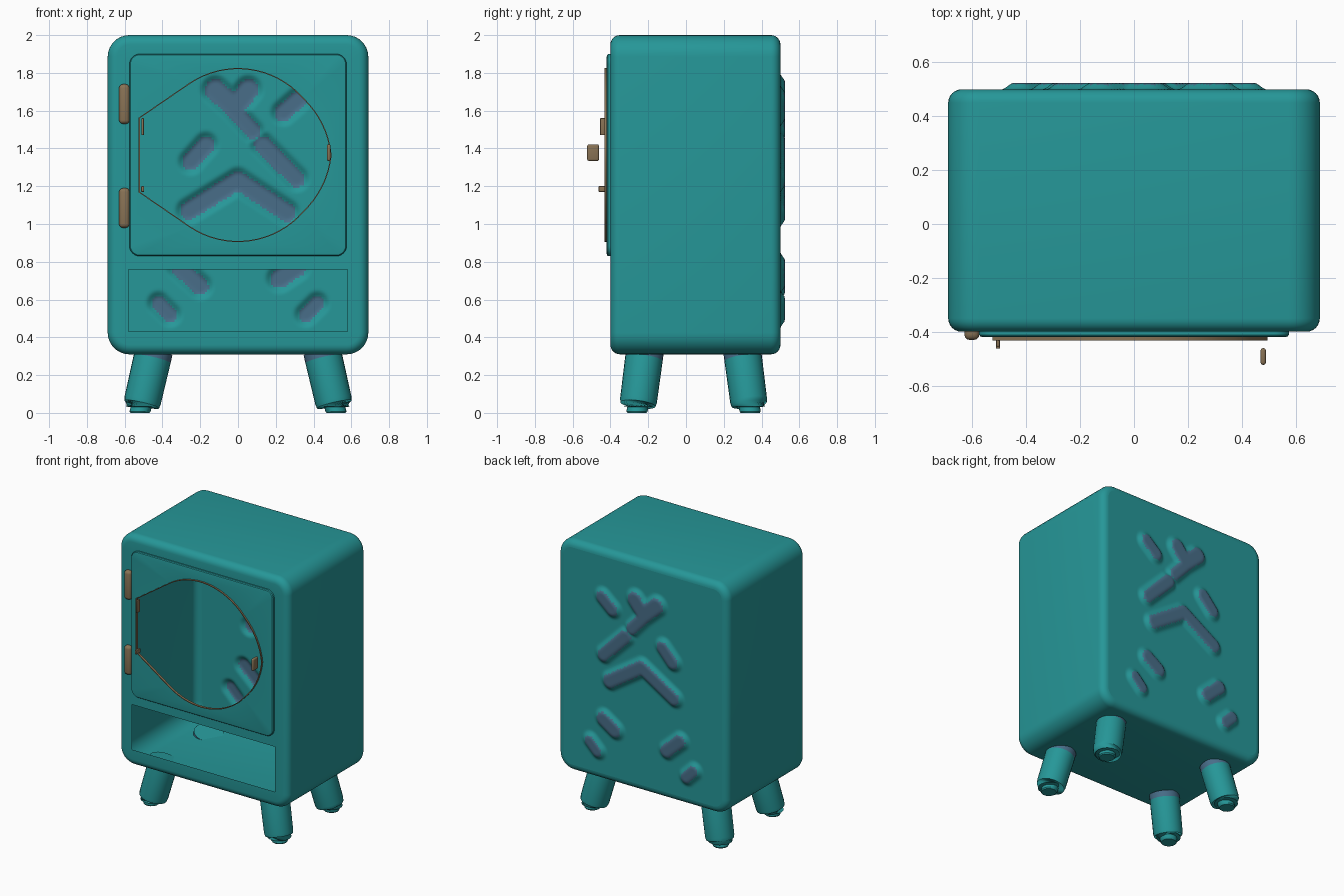
import bpy, bmesh
from math import sin, cos, pi, radians, hypot
from mathutils import Vector

if "Cube" in bpy.data.objects:
    bpy.data.objects.remove(bpy.data.objects["Cube"])


def material(name, color):
    m = bpy.data.materials.new(name)
    m.use_nodes = True
    m.diffuse_color = (*color, 1)
    m.node_tree.nodes["Principled BSDF"].inputs["Base Color"].default_value = (*color, 1)
    return m


TEAL = material("teal enamel", (0.019, 0.31, 0.315))
SLATE = material("slate blue", (0.065, 0.155, 0.25))
BROWN = material("brown brass", (0.25, 0.17, 0.09))


def finish(name, bm, *mats, fix_normals=True):
    if fix_normals:
        bmesh.ops.recalc_face_normals(bm, faces=bm.faces)
    mesh = bpy.data.meshes.new(name)
    bm.to_mesh(mesh)
    bm.free()
    for m in mats:
        mesh.materials.append(m)
    obj = bpy.data.objects.new(name, mesh)
    bpy.context.collection.objects.link(obj)
    bpy.ops.object.select_all(action='DESELECT')
    obj.select_set(True)
    bpy.context.view_layer.objects.active = obj
    bpy.ops.object.shade_smooth_by_angle(angle=radians(35))
    return obj


def rounded_rect(half, low, high, r, inset=0, n=8):
    """Outline in x and z."""
    half, low, high, r = half - inset, low + inset, high - inset, r - inset
    pts = []
    corners = [(1, high), (-1, high), (-1, low), (1, low)]
    for k, (sx, z) in enumerate(corners):
        cx, cz = sx * (half - r), z + (-r if z == high else r)
        for i in range(n + 1):
            a = (k + i / n) * pi / 2
            pts.append((cx + r * cos(a), cz + r * sin(a)))
    return pts


def ring(bm, y, pts):
    verts = [bm.verts.new((x, y, z)) for x, z in pts]
    edges = [bm.edges.new((v, verts[i - 1])) for i, v in enumerate(verts)]
    return verts, edges


def loft(bm, rings, closed=False):
    pairs = list(zip(rings, rings[1:])) + ([(rings[-1], rings[0])] if closed else [])
    for (a, _), (b, _) in pairs:
        for i in range(len(a)):
            bm.faces.new((a[i - 1], a[i], b[i], b[i - 1]))


def fill(bm, *rings):
    bmesh.ops.triangle_fill(bm, use_beauty=True, normal=(0, -1, 0),
                            edges=[e for r in rings for e in r[1]])


# Outlines
FRONT, BACK, SOFT = -0.40, 0.50, 0.05
DOOR = (0.575, 0.83, 1.90, 0.055)
BODY = (0.69, 0.31, 2.0, 0.115)
window = []
for i in range(49):
    deg = -124 + 248 * i / 48
    r = 0.455 + 0.035 * max(0, 1 - abs(deg) / 40)
    a = radians(deg)
    window.append((r * cos(a), 1.365 + r * sin(a)))
window += [(-0.52, 1.56), (-0.52, 1.17)]
hatch = [(-0.58, 0.43), (0.58, 0.43), (0.58, 0.76), (-0.58, 0.76)]

# Hollow body shell with openings for the door and the lower hatch
bm = bmesh.new()
rings = []
for y, side in ((FRONT, 1), (BACK, -1)):
    arc = []
    for i in range(7):
        a = i / 6 * pi / 2
        arc.append(ring(bm, y + side * SOFT * (1 - sin(a)),
                        rounded_rect(*BODY, inset=SOFT * (1 - cos(a)))))
    rings += arc[::-1] if side == 1 else arc
loft(bm, rings)
fill(bm, rings[0], ring(bm, FRONT, rounded_rect(*DOOR)), ring(bm, FRONT, hatch))
finish("body", bm, TEAL)

# Raised door with window opening
bm = bmesh.new()
steps = [(0, 0), (0.012, 0), (0.018, 0.005), (0.02, 0.014)]
rings = [ring(bm, FRONT - d, rounded_rect(*DOOR, inset=i)) for d, i in steps]
loft(bm, rings)
fill(bm, rings[-1], ring(bm, FRONT - 0.02, window))
finish("door", bm, TEAL)

# Thin trim around the window
bm = bmesh.new()
outer = [(x * 1.012, 1.365 + (z - 1.365) * 1.012) for x, z in window]
loft(bm, [ring(bm, y, p) for y, p in ((-0.415, window), (-0.432, window),
                                      (-0.432, outer), (-0.415, outer))], closed=True)
finish("window_trim", bm, BROWN)

# Back panel with embossed ridges: start, end, radius
RIDGES = [(-.12, 1.71, -.02, 1.62, .055), (.055, 1.71, -.02, 1.62, .055),
          (-.02, 1.6, .08, 1.49, .04), (.13, 1.42, .31, 1.24, .045),
          (.24, 1.59, .32, 1.66, .045), (-.25, 1.33, -.17, 1.42, .045),
          (-.26, 1.07, 0, 1.23, .048), (.26, 1.06, 0, 1.23, .048),
          (-.31, .77, -.2, .67, .045), (.22, .71, .31, .77, .05),
          (-.42, .58, -.36, .52, .04), (.42, .58, .36, .52, .04)]


def ridge_distance(x, z):
    best = 9
    p = Vector((x, z))
    for ax, az, bx, bz, r in RIDGES:
        a, d = Vector((ax, az)), Vector((bx - ax, bz - az))
        t = min(1, max(0, (p - a).dot(d) / d.length_squared))
        best = min(best, (p - a - d * t).length - r)
    return best


bm = bmesh.new()
bmesh.ops.create_grid(bm, x_segments=110, y_segments=130, size=1)
hw, hh, cr = BODY[0] - SOFT, (BODY[2] - BODY[1]) / 2 - SOFT, BODY[3] - SOFT
mid = (BODY[1] + BODY[2]) / 2
for v in bm.verts:
    x, z = v.co.x * hw, v.co.y * hh
    dx, dz = abs(x) - hw + cr, abs(z) - hh + cr
    if dx > 0 and dz > 0 and hypot(dx, dz) > cr:
        k = 1 - cr / hypot(dx, dz)
        x -= dx * k * (1 if x > 0 else -1)
        z -= dz * k * (1 if z > 0 else -1)
    t = min(1, max(0, 0.7 - ridge_distance(x, z + mid) / 0.045))
    v.co = (x, BACK + 0.024 * t * t * (3 - 2 * t), z + mid)
for f in bm.faces:
    c = f.calc_center_median()
    f.material_index = int(ridge_distance(c.x, c.z) < 0)
    if f.normal.y < 0:
        f.normal_flip()
finish("back_panel", bm, TEAL, SLATE)

# Splayed legs with slate collars and small feet
PROFILE = [(0, 0), (.05, 0), (.056, .008), (.056, .03), (.082, .034), (.094, .045),
           (.098, .065), (.1, .285), (.1, .325), (0, .325)]
SIDES = 24
for sx, side in ((-1, "right"), (1, "left")):
    for sy, end in ((-1, "front"), (1, "back")):
        bm = bmesh.new()
        foot = Vector((sx * 0.52, 0.04 + sy * 0.30, 0))
        lean = Vector((-sx * 0.23, -sy * 0.13, 1))
        tilt = lean.to_track_quat('Z', 'Y')
        loops = []
        for r, h in PROFILE:
            loop = []
            for i in range(SIDES):
                a = 2 * pi * i / SIDES
                p = Vector((r * cos(a), r * sin(a), 0))
                if h > 0.04:
                    p.rotate(tilt)
                loop.append(bm.verts.new(foot + lean * h + p))
            loops.append((loop, None))
        loft(bm, loops)
        bm.faces.ensure_lookup_table()
        collar = len(PROFILE) - 3
        for f in bm.faces[collar * SIDES:(collar + 1) * SIDES]:
            f.material_index = 1
        bmesh.ops.remove_doubles(bm, verts=bm.verts, dist=0.0001)
        finish(f"{end}_{side}_leg", bm, TEAL, SLATE)


# Small brown fittings
def block(name, center, size, bevel):
    bm = bmesh.new()
    bmesh.ops.create_cube(bm, size=1)
    for v in bm.verts:
        v.co = Vector(center) + v.co * Vector(size)
    bmesh.ops.bevel(bm, geom=bm.edges[:], offset=bevel, segments=3,
                    profile=0.5, affect='EDGES')
    finish(name, bm, BROWN)


for z, place in ((1.635, "upper"), (1.085, "lower")):
    block(place + "_hinge", (-0.602, -0.403, z), (0.056, 0.055, 0.21), 0.02)
block("upper_catch", (-0.505, -0.437, 1.515), (0.014, 0.036, 0.09), 0.004)
block("lower_catch", (-0.505, -0.44, 1.185), (0.016, 0.046, 0.03), 0.004)
block("door_knob", (0.48, -0.492, 1.378), (0.02, 0.062, 0.088), 0.009)
